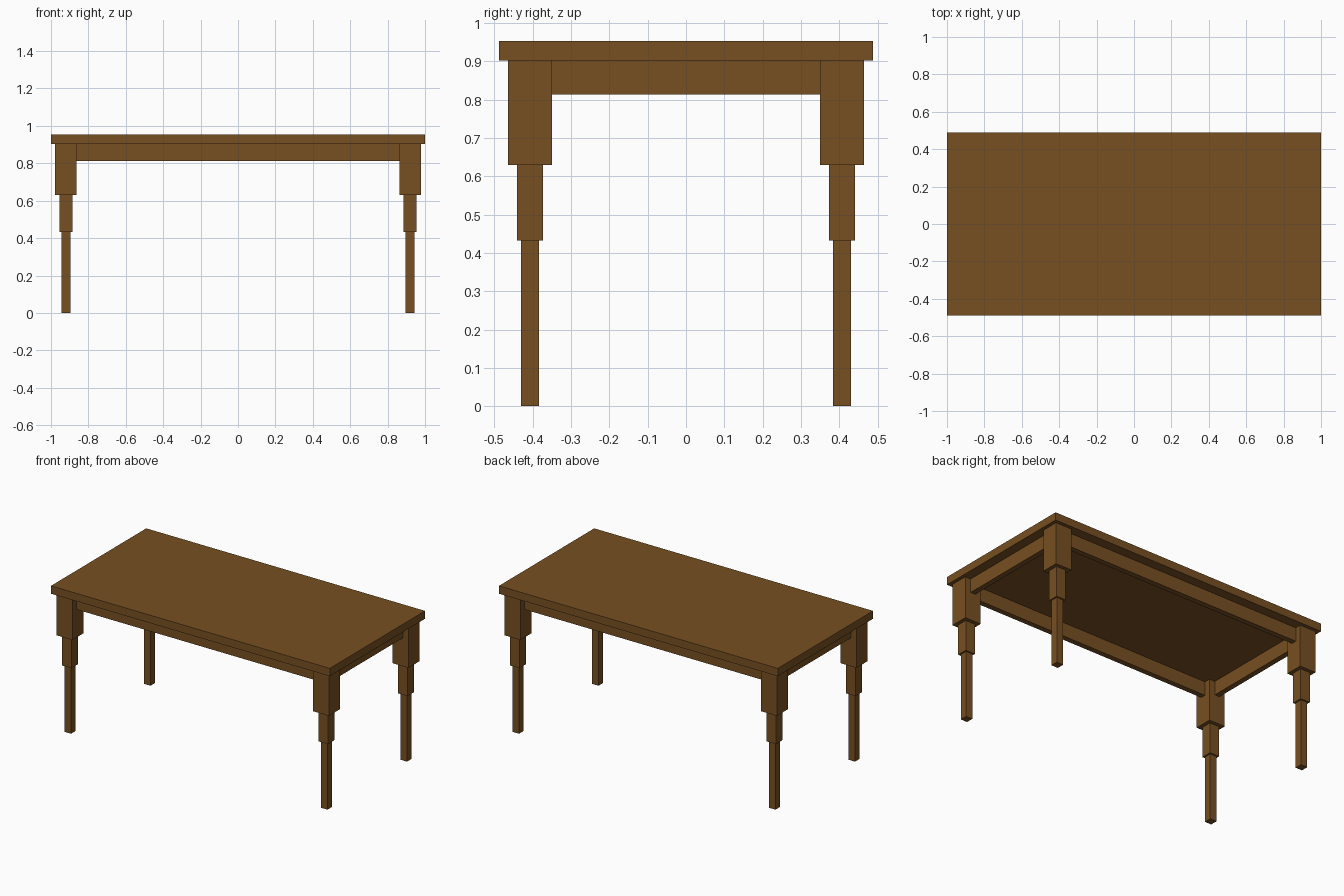
import bpy

if "Cube" in bpy.data.objects:
    bpy.data.objects.remove(bpy.data.objects["Cube"])

wood = bpy.data.materials.new("brown wood")
wood.diffuse_color = (0.185, 0.08, 0.016, 1)
wood.use_nodes = True
wood.node_tree.nodes["Principled BSDF"].inputs["Base Color"].default_value = wood.diffuse_color


def box(name, x, y, z):
    """Box from (min, max) ranges on each axis."""
    bpy.ops.mesh.primitive_cube_add(
        size=1, location=[(a + b) / 2 for a, b in (x, y, z)])
    ob = bpy.context.object
    ob.name = name
    ob.scale = [b - a for a, b in (x, y, z)]
    bpy.ops.object.transform_apply(location=False, rotation=False, scale=True)
    ob.data.materials.append(wood)
    return ob


# Table top
box("table_top", (-1, 1), (-0.488, 0.488), (0.902, 0.953))

# Stepped legs: (part, half width, bottom, top)
LEG_X, LEG_Y = 0.92, 0.4075
STEPS = [("block", 0.0575, 0.63, 0.902),
         ("middle", 0.034, 0.432, 0.63),
         ("foot", 0.0235, 0.0, 0.432)]
for sx, side in ((-1, "left"), (1, "right")):
    for sy, end in ((-1, "front"), (1, "back")):
        cx, cy = sx * LEG_X, sy * LEG_Y
        for part, h, z0, z1 in STEPS:
            box(f"{end}_{side}_leg_{part}",
                (cx - h, cx + h), (cy - h, cy + h), (z0, z1))

# Apron rails between the leg blocks, set in from their outer faces
T = 0.0175
RAIL_Z = (0.813, 0.902)
for s, end, side in ((-1, "front", "left"), (1, "back", "right")):
    box(f"{end}_apron", (-0.8625, 0.8625),
        (s * LEG_Y - T, s * LEG_Y + T), RAIL_Z)
    box(f"{side}_apron", (s * LEG_X - T, s * LEG_X + T),
        (-0.35, 0.35), RAIL_Z)
